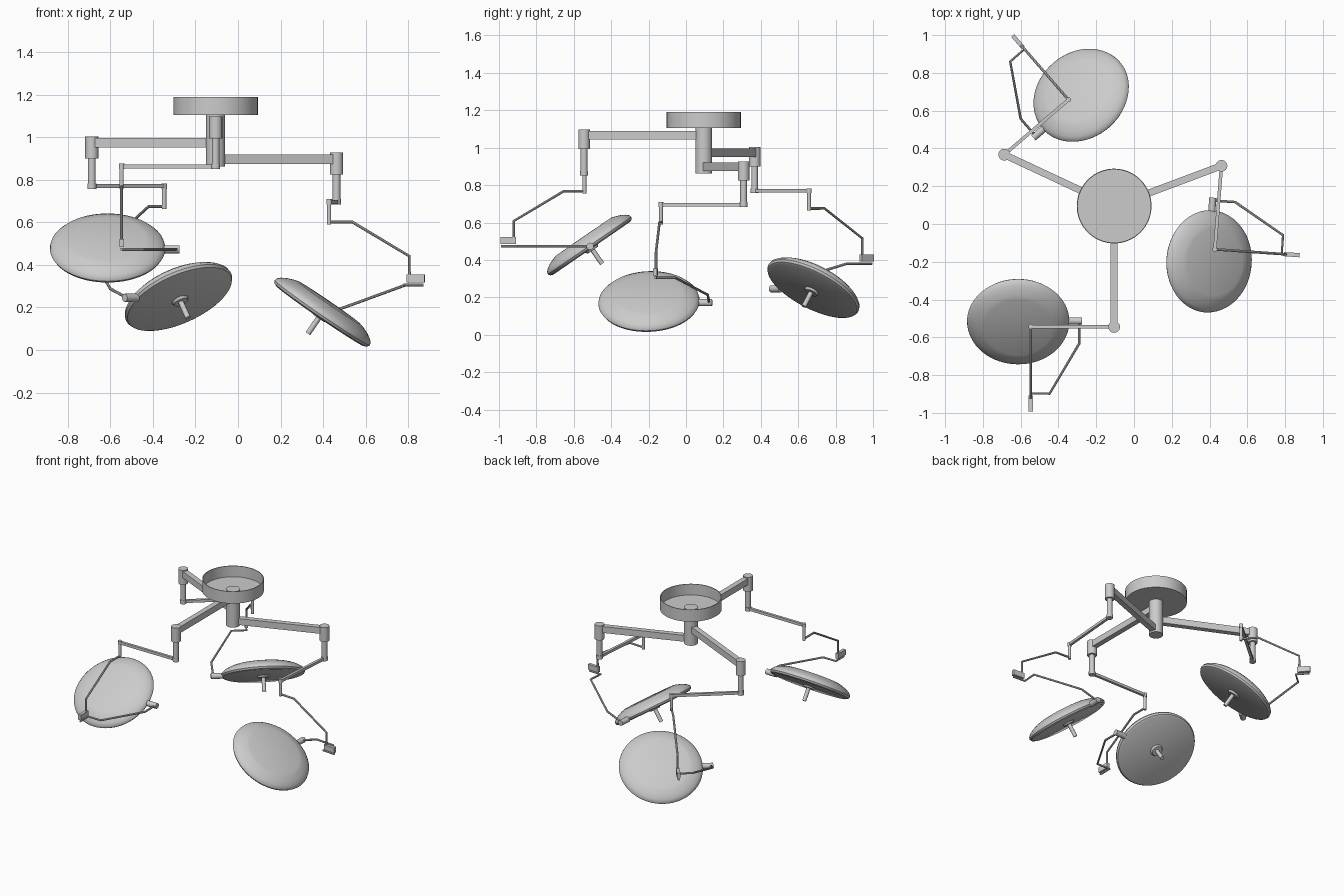
import bpy, bmesh, math
from mathutils import Matrix, Vector

cube = bpy.data.objects.get("Cube")
if cube:
    bpy.data.objects.remove(cube, do_unlink=True)

grey = bpy.data.materials.new("painted_grey")
grey.use_nodes = True
grey.diffuse_color = (0.6, 0.6, 0.6, 1)
grey.node_tree.nodes["Principled BSDF"].inputs["Base Color"].default_value = (0.6, 0.6, 0.6, 1)


def finish(obj, smooth=True):
    obj.data.materials.clear()
    obj.data.materials.append(grey)
    bpy.ops.object.select_all(action='DESELECT')
    obj.select_set(True)
    bpy.context.view_layer.objects.active = obj
    if smooth:
        bpy.ops.object.shade_smooth_by_angle(angle=math.radians(35))
    return obj


def mesh_object(name, bm, matrix=Matrix(), smooth=True):
    bmesh.ops.recalc_face_normals(bm, faces=bm.faces)
    mesh = bpy.data.meshes.new(name)
    bm.to_mesh(mesh)
    bm.free()
    mesh.transform(matrix)
    obj = bpy.data.objects.new(name, mesh)
    bpy.context.collection.objects.link(obj)
    return finish(obj, smooth)


def frame(a, b, up=(0, 0, 1)):
    """Frame at the middle of a-b with its z axis along a-b."""
    a, b = Vector(a), Vector(b)
    rot = (b - a).to_track_quat('Z', 'Y').to_matrix().to_4x4()
    return Matrix.Translation((a + b) / 2) @ rot, (b - a).length


def cylinder(name, a, b, radius, sides=32):
    matrix, length = frame(a, b)
    bm = bmesh.new()
    bmesh.ops.create_cone(bm, cap_ends=True, segments=sides, radius1=radius,
                          radius2=radius, depth=length)
    return mesh_object(name, bm, matrix)


def bar(name, a, b, width, height):
    """Box beam from a to b, level sideways."""
    a, b = Vector(a), Vector(b)
    matrix = Matrix.Translation((a + b) / 2) @ (b - a).to_track_quat('X', 'Z').to_matrix().to_4x4()
    bm = bmesh.new()
    bmesh.ops.create_cube(bm, size=1, matrix=Matrix.Diagonal(((b - a).length, width, height, 1)))
    return mesh_object(name, bm, matrix, False)


def lathe(name, profile, matrix, sides=64):
    bm = bmesh.new()
    verts = [bm.verts.new((r, 0, z)) for r, z in profile]
    edges = [bm.edges.new(pair) for pair in zip(verts, verts[1:])]
    bmesh.ops.spin(bm, geom=verts + edges, cent=(0, 0, 0), axis=(0, 0, 1),
                   angle=math.tau, steps=sides)
    bmesh.ops.remove_doubles(bm, verts=bm.verts, dist=0.0001)
    return mesh_object(name, bm, matrix)


def rod(name, points, radius):
    curve = bpy.data.curves.new(name, 'CURVE')
    curve.dimensions = '3D'
    curve.bevel_depth = radius
    curve.bevel_resolution = 2
    curve.use_fill_caps = True
    spline = curve.splines.new('POLY')
    spline.points.add(len(points) - 1)
    for p, co in zip(spline.points, points):
        p.co = (*co, 1)
    obj = bpy.data.objects.new(name, curve)
    bpy.context.collection.objects.link(obj)
    finish(obj, False)
    bpy.ops.object.convert(target='MESH')
    return finish(bpy.context.view_layer.objects.active)


# Ceiling cup and central column
CX, CY = -0.105, 0.095
lathe("ceiling_cup", [(0, 1.105), (0.198, 1.105), (0.198, 1.19), (0.193, 1.19),
                      (0.193, 1.113), (0, 1.113)], Matrix.Translation((CX, CY, 0)))
cylinder("central_column", (CX, CY, 0.863), (CX, CY, 1.118), 0.045)

LAMP = [(0, 0), (0.25, 0), (0.264, 0.006), (0.271, 0.018), (0.268, 0.03), (0.254, 0.044),
        (0.23, 0.058), (0.2, 0.07), (0.178, 0.076), (0, 0.077)]
TILT = math.radians(34.5)


def lamp_arm(tag, joint, arm_z, elbow, low_z, heading, slope):
    jx, jy = joint
    # Upper arm, elbow housing and drop tube
    bar(tag + "_upper_arm", (CX, CY, arm_z), (jx, jy, arm_z), 0.037, 0.045)
    cylinder(tag + "_elbow_housing", (jx, jy, arm_z - 0.073), (jx, jy, arm_z + 0.03), 0.031)
    cylinder(tag + "_drop_tube", (jx, jy, low_z), (jx, jy, arm_z - 0.07), 0.018)
    # Lower arm with end hubs and post
    bar(tag + "_lower_arm", (jx, jy, low_z), (*elbow, low_z), 0.018, 0.019)
    cylinder(tag + "_inner_hub", (jx, jy, low_z - 0.013), (jx, jy, low_z + 0.013), 0.021)
    cylinder(tag + "_outer_hub", (*elbow, low_z - 0.013), (*elbow, low_z + 0.013), 0.013)
    cylinder(tag + "_post", (*elbow, low_z - 0.107), (*elbow, low_z), 0.01)

    # Local frame: x forward, y to the left, z from the bent rod's height
    base = Matrix.Translation((*elbow, low_z - 0.095)) @ Matrix.Rotation(math.radians(heading), 4, 'Z')

    def at(f, s, z):
        return base @ Vector((f, s, z))

    def low(f):
        return -0.295 - slope * max(0, 0.355 - f)

    # Bent suspension rod and pivot block
    rod(tag + "_suspension_rod", [at(0, 0, 0), at(0.11, 0, 0), at(0.378, 0, -0.16),
                                  at(0.378, 0, -0.255)], 0.007)
    bar(tag + "_pivot_block", at(0.366, 0, -0.265), at(0.45, 0, -0.265), 0.022, 0.038)
    # Yoke rod running round to the side of the lamp
    rod(tag + "_yoke_rod", [at(0.445, 0, -0.295), at(0.355, 0, -0.295), at(0.355, 0.1, -0.295),
                            at(0.09, 0.257, low(0.09)), at(-0.03, 0.257, low(-0.03))], 0.007)
    cylinder(tag + "_yoke_hub", at(-0.03, 0.195, low(-0.03)), at(-0.03, 0.272, low(-0.03)), 0.019)
    # Lamp head tipped forward, with its handle underneath
    head = (Matrix.Translation(at(-0.03, -0.066, low(-0.03))) @ base.to_3x3().to_4x4()
            @ Matrix.Rotation(TILT, 4, 'Y') @ Matrix.Translation((0, 0, -0.014)))
    lathe(tag + "_lamp_head", LAMP, head)
    lathe(tag + "_handle_collar", [(0, -0.012), (0.034, -0.012), (0.042, 0.002), (0, 0.002)], head, 32)
    cylinder(tag + "_handle", head @ Vector((0, 0, 0)), head @ Vector((0, 0, -0.1)), 0.013, 24)


lamp_arm("front", (-0.105, -0.545), 1.067, (-0.547, -0.543), 0.863, -90, 0)
lamp_arm("back", (-0.687, 0.367), 0.973, (-0.347, 0.658), 0.77, 131, 0.35)
lamp_arm("side", (0.463, 0.308), 0.897, (0.428, -0.134), 0.696, -4, 0.35)
